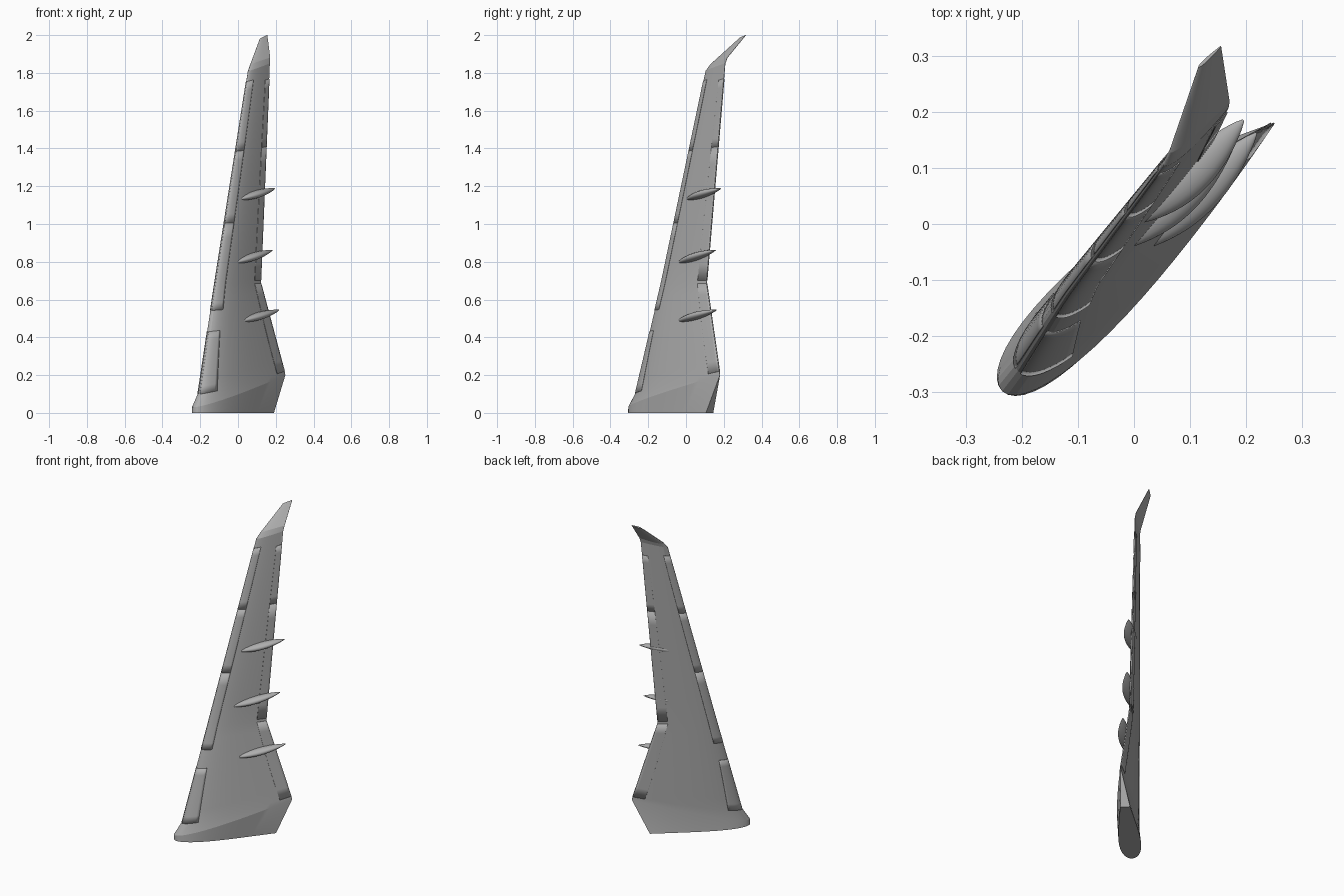
import bpy, bmesh, math
from mathutils import Vector

cube = bpy.data.objects.get("Cube")
if cube:
    bpy.data.objects.remove(cube)

grey = bpy.data.materials.new("wing grey")
grey.use_nodes = True
colour = (0.42, 0.42, 0.42, 1)
grey.diffuse_color = colour
grey.node_tree.nodes["Principled BSDF"].inputs["Base Color"].default_value = colour

# Wing sections: leading edge, trailing edge, half thickness, half of blunt rear edge
SECTIONS = [
    ((-.235, -.298, 0), (.17, .125, 0), .062, .028),
    ((-.235, -.298, .03), (.25, .18, .2), .06, .001),
    ((-.207, -.262, .10), (.246, .178, .22), .054, .001),
    ((-.121, -.128, .69), (.12, .11, .69), .028, .001),
    ((.053, .105, 1.81), (.168, .208, 1.85), .011, .001),
    ((.063, .128, 1.84), (.170, .219, 1.88), .009, .001),
    ((.115, .28, 1.98), (.155, .317, 2.0), .004, .001),
]
SECTIONS = [(Vector(a), Vector(b), h, e) for a, b, h, e in SECTIONS]
LAST = len(SECTIONS) - 1


def section_normal(i):
    """Direction out of the lower skin at a section."""
    lo, hi = SECTIONS[max(i - 1, 0)], SECTIONS[min(i + 1, LAST)]
    span = hi[0] + hi[1] - lo[0] - lo[1]
    n = (SECTIONS[i][1] - SECTIONS[i][0]).cross(span)
    if i < 4:
        n.z = 0
    return n.normalized()


NORMALS = [section_normal(i) for i in range(LAST + 1)]


def foil(t):
    return 10 * (.2969 * math.sqrt(t) - .126 * t - .3516 * t**2 + .2843 * t**3 - .1036 * t**4)


def skin(v, t, side, lift=0):
    """Point on the wing: v along the span, t along the chord, side +1 lower or -1 upper."""
    i = min(int(v), LAST - 1)
    ends = []
    for k in (i, i + 1):
        le, te, half, blunt = SECTIONS[k]
        d = half * foil(t) + blunt * t**3 + lift
        ends.append(le.lerp(te, t) + NORMALS[k] * d * side)
    return ends[0].lerp(ends[1], v - i)


def make(name, rings, closed, caps=False, angle=22):
    """Join rows of points into a skin."""
    bm = bmesh.new()
    rows = [[bm.verts.new(p) for p in ring] for ring in rings]
    n = len(rows[0])
    for a, b in zip(rows, rows[1:]):
        for j in range(n if closed else n - 1):
            k = (j + 1) % n
            bm.faces.new((a[j], a[k], b[k], b[j]))
    if caps:
        bm.faces.new(rows[0])
        bm.faces.new(rows[-1])
    bmesh.ops.recalc_face_normals(bm, faces=bm.faces)
    mesh = bpy.data.meshes.new(name)
    bm.to_mesh(mesh)
    bm.free()
    mesh.materials.append(grey)
    ob = bpy.data.objects.new(name, mesh)
    bpy.context.collection.objects.link(ob)
    bpy.ops.object.select_all(action='DESELECT')
    ob.select_set(True)
    bpy.context.view_layer.objects.active = ob
    bpy.ops.object.shade_smooth_by_angle(angle=math.radians(angle))
    return ob


# Main wing with upswept tip
STEPS = 24
chord = [(1 - math.cos(math.pi * k / STEPS)) / 2 for k in range(STEPS + 1)]
spans = [0]
for i, cuts in enumerate((1, 1, 8, 8, 2, 2)):
    spans += [i + (c + 1) / cuts for c in range(cuts)]
rings = [[skin(v, t, 1) for t in chord] + [skin(v, t, -1) for t in chord[:0:-1]] for v in spans]
make("wing", rings, True, caps=True, angle=12)


# Slats, flaps and ailerons: thin plates lying on the skin
def panel(name, v0, v1, front, back):
    for side, label in ((1, "lower"), (-1, "upper")):
        rows = []
        for i in range(9):
            f = i / 8
            a = front[0] + (front[1] - front[0]) * f
            b = back[0] + (back[1] - back[0]) * f
            rows.append([skin(v0 + (v1 - v0) * f, a + (b - a) * (j / 10)**2, side, .0015)
                         for j in range(11)])
        ob = make(name + "_" + label, rows, False)
        mod = ob.modifiers.new("plate", 'SOLIDIFY')
        mod.thickness = .002
        mod.offset = 0


panel("inner_slat", 2.0, 2.56, (.001, .001), (.14, .12))
panel("outer_slat_1", 2.75, 3.28, (.001, .001), (.14, .17))
panel("outer_slat_2", 3.28, 3.62, (.001, .001), (.17, .20))
panel("outer_slat_3", 3.62, 3.95, (.001, .001), (.20, .24))
panel("inner_flap", 2.0, 2.99, (.89, .83), (1, 1))
panel("outer_flap", 3.01, 3.62, (.83, .81), (1, 1))
panel("aileron", 3.62, 3.93, (.81, .8), (1, 1))


# Spindle shaped flap track fairings under the wing
def fairing(name, nose, tail):
    nose, tail = Vector(nose), Vector(tail)
    axis = (tail - nose).normalized()
    out = axis.cross(Vector((0, 0, 1))).normalized()
    wide = out.cross(axis)
    rings = []
    for i in range(21):
        t = i / 20
        r = max(math.sin(math.pi * t**.9), 0)**.8 + .06
        mid = nose.lerp(tail, t) + out * .008 * math.sin(math.pi * t)
        rings.append([mid + r * (out * .033 * math.cos(a) + wide * .019 * math.sin(a))
                      for a in (math.tau * k / 20 for k in range(20))])
    make(name, rings, True, caps=True, angle=40)


fairing("outer_fairing", (.0, .003, 1.13), (.195, .185, 1.188))
fairing("middle_fairing", (-.028, -.043, .793), (.183, .157, .862))
fairing("inner_fairing", (.003, -.045, .483), (.218, .162, .545))

# Narrow engine mount rail on the lower skin
start, end = Vector((-.115, -.16, .502)), Vector((.037, -.003, .552))
run = (end - start).normalized()
out = run.cross(Vector((0, 0, 1))).normalized()
up = out.cross(run)
rail = [[p + out * a + up * b for a, b in ((-.03, -.009), (.004, -.009), (.004, .009), (-.03, .009))]
        for p in (start, end)]
make("engine_mount_rail", rail, True, caps=True)
